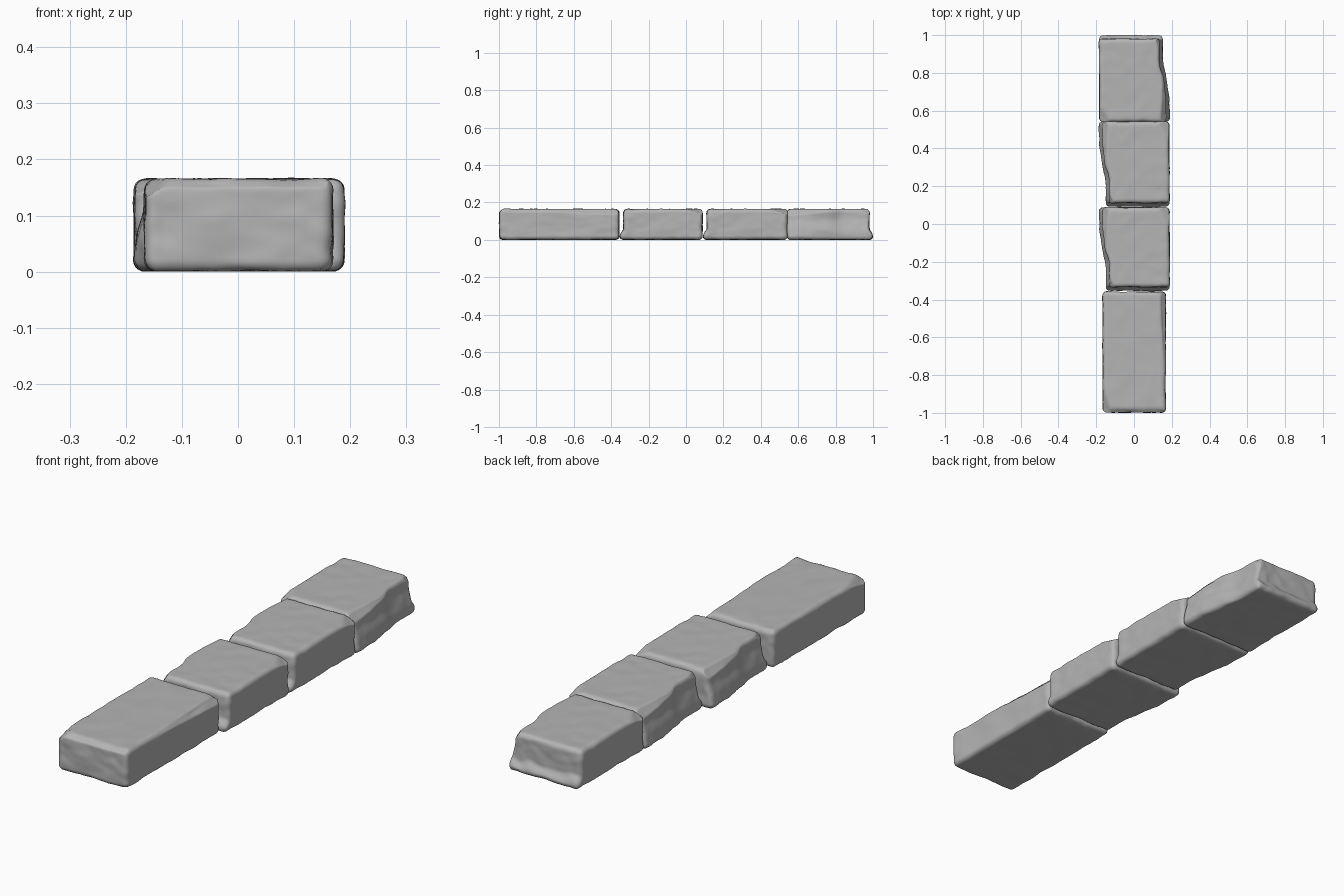
import bpy, bmesh, math
from mathutils import Vector, noise

if "Cube" in bpy.data.objects:
    bpy.data.objects.remove(bpy.data.objects["Cube"], do_unlink=True)

# Single stone material
stone = bpy.data.materials.new("grey stone")
stone.use_nodes = True
grey = (0.46, 0.46, 0.46, 1)
stone.diffuse_color = grey
bsdf = next(n for n in stone.node_tree.nodes if n.type == 'BSDF_PRINCIPLED')
bsdf.inputs["Base Color"].default_value = grey
bsdf.inputs["Roughness"].default_value = 0.9

HEIGHT = 0.166


def smooth(a, b, t):
    t = min(max((t - a) / (b - a), 0), 1)
    return t * t * (3 - 2 * t)


def round_box(u, half, r):
    """Map a cube-grid point to a box with rounded edges."""
    p = Vector(half[i] * math.sin(u[i] * math.pi / 2) for i in range(3))
    core = Vector(max(-half[i] + r, min(half[i] - r, p[i])) for i in range(3))
    d = p - core
    return core + d.normalized() * r if d.length > 1e-6 else p


def make_stone(name, x, y, half_x, half_y, cuts, rough=False, turn=False, seed=0):
    """Rounded block with chipped corners; rough blocks have a worn +x side and +y end."""
    half = Vector((half_x, half_y, HEIGHT / 2))
    bm = bmesh.new()
    bmesh.ops.create_cube(bm, size=2)
    bmesh.ops.subdivide_edges(bm, edges=bm.edges[:], cuts=31, use_grid_fill=True)
    shift = Vector((seed * 7.3, seed * 3.1, seed))
    for v in bm.verts:
        p = round_box(v.co, half, 0.022)
        # Chips: flatten whatever lies outside each cutting plane
        for corner, normal, depth in cuts:
            n = Vector(normal).normalized()
            anchor = Vector(c * h for c, h in zip(corner, half))
            over = (p - anchor).dot(n) + depth
            if over > 0:
                p -= n * over
        up = p.z + HEIGHT / 2
        wobble = noise.noise(p * 14 + shift)
        if rough:
            along = p.y / half_y
            if p.x > 0:
                inset = 0.036 * smooth(-0.5, 0.5, along + wobble * 0.25)
                inset += 0.018 * smooth(0.03, 0.13, up + wobble * 0.03)
                p.x *= 1 - inset / half_x
            if p.y > 0:
                inset = 0.02 * smooth(0.02, 0.06, up + wobble * 0.02)
                p.y *= 1 - inset / half_y
        # Weathered surface
        out = Vector((p.x / half.x, p.y / half.y, p.z / half.z))
        out = Vector(c ** 7 for c in out)
        if out.length > 1e-6:
            rim = 0.004 if abs(out.x) + abs(out.y) > 0.5 else 0.0025
            p += out.normalized() * rim * (wobble + 0.5 * noise.noise(p * 35 + shift) - 0.3)
        if turn:
            p.x, p.y = -p.x, -p.y
        v.co = (p.x + x, p.y + y, max(0, p.z + HEIGHT / 2))
    bmesh.ops.recalc_face_normals(bm, faces=bm.faces[:])
    mesh = bpy.data.meshes.new(name)
    bm.to_mesh(mesh)
    bm.free()
    for poly in mesh.polygons:
        poly.use_smooth = True
    mesh.materials.append(stone)
    ob = bpy.data.objects.new(name, mesh)
    bpy.context.collection.objects.link(ob)


# Long plain stone at the front
long_cuts = [((-1, -1, 1), (-1, -0.35, 1.5), 0.03),
             ((0, -1, 1), (0, -1, 1.3), 0.013),
             ((1, 1, 1), (0.5, 1, 1.5), 0.02),
             ((1, 0, 1), (1, 0.05, 1), 0.012)]
make_stone("front_long_stone", 0.001, -0.678, 0.168, 0.321, long_cuts, seed=1)

# Three short stones share one worn shape; the middle two are turned half round
short_cuts = [((-1, -1, 1), (-0.8, -0.45, 1.6), 0.028),
              ((1, 1, 1), (1, 0.6, 1), 0.025),
              ((1, -0.3, 1), (1, -0.1, 1), 0.015),
              ((1, -1, 1), (1, -1, 0.7), 0.016),
              ((-1, 1, -1), (-0.5, 1, -0.4), 0.014)]
for name, x, y, hy, turn in (("second_stone", 0.002, -0.133, 0.222, True),
                             ("third_stone", 0.001, 0.317, 0.227, True),
                             ("back_stone", 0.002, 0.77, 0.231, False)):
    make_stone(name, x, y, 0.187, hy, short_cuts, rough=True, turn=turn, seed=4)
